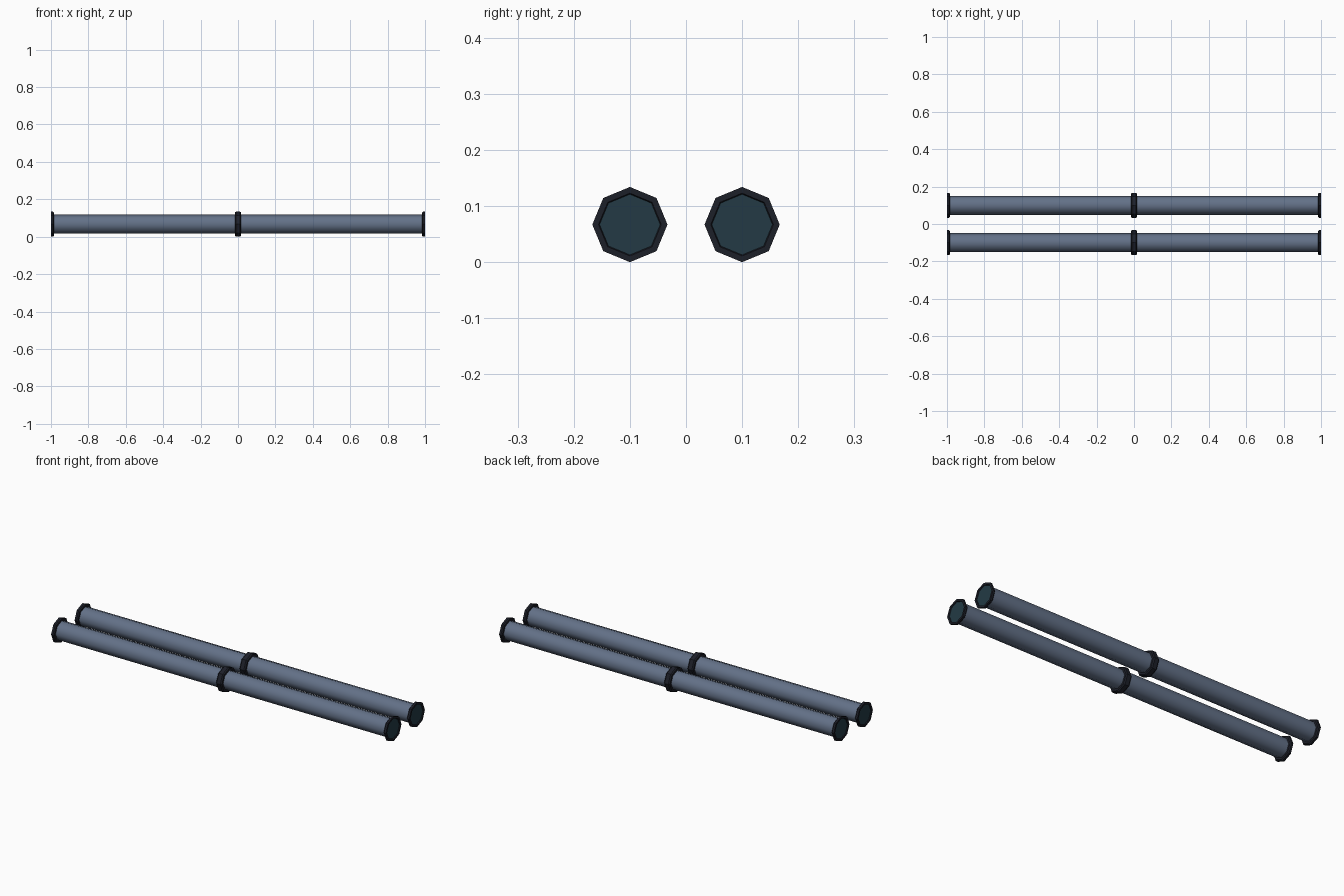
import bpy, bmesh, math

if "Cube" in bpy.data.objects:
    bpy.data.objects.remove(bpy.data.objects["Cube"])

R_FLANGE, R_PIPE, R_BORE = 0.067, 0.051, 0.056
CZ, CY, SIDES = R_FLANGE, 0.10, 8


def material(name, rgb):
    m = bpy.data.materials.new(name)
    m.diffuse_color = (*rgb, 1)
    m.use_nodes = True
    m.node_tree.nodes["Principled BSDF"].inputs["Base Color"].default_value = m.diffuse_color
    return m


PIPE = material("slate_pipe", (0.125, 0.165, 0.245))
DARK = material("dark_flange", (0.012, 0.014, 0.022))
TEAL = material("teal_cap", (0.017, 0.042, 0.058))


def lathe(name, profile, y, mat, ring=False):
    """Sweep (x, radius) points around the pipe axis into a closed solid.
    ring=True joins the profile to itself, otherwise both ends are capped."""
    bm = bmesh.new()
    loops = []
    for x, r in profile:
        loops.append([bm.verts.new((x, y + r * math.cos(2 * math.pi * i / SIDES),
                                    CZ + r * math.sin(2 * math.pi * i / SIDES)))
                      for i in range(SIDES)])
    pairs = list(zip(loops, loops[1:]))
    if ring:
        pairs.append((loops[-1], loops[0]))
    else:
        bm.faces.new(loops[0])
        bm.faces.new(loops[-1])
    for a, b in pairs:
        for i in range(SIDES):
            j = (i + 1) % SIDES
            bm.faces.new((a[i], a[j], b[j], b[i]))
    bmesh.ops.recalc_face_normals(bm, faces=bm.faces[:])
    me = bpy.data.meshes.new(name)
    bm.to_mesh(me)
    bm.free()
    me.materials.append(mat)
    ob = bpy.data.objects.new(name, me)
    bpy.context.collection.objects.link(ob)
    return ob


for side, y in (("front", -CY), ("back", CY)):
    # long tube, smooth along its sides
    pipe = lathe(f"{side}_pipe", [(-0.99, R_PIPE), (0.99, R_PIPE)], y, PIPE)
    for p in pipe.data.polygons:
        p.use_smooth = abs(p.normal.x) < 0.5

    # bevelled coupling where the two lengths meet
    lathe(f"{side}_coupling", [(-0.017, 0.062), (-0.011, R_FLANGE),
                               (0.011, R_FLANGE), (0.017, 0.062)], y, DARK)

    for end, s in (("left", -1), ("right", 1)):
        # end flange with bevelled back and an open bore
        lathe(f"{side}_{end}_flange",
              [(s * 0.984, 0.045), (s * 0.984, 0.062), (s * 0.989, R_FLANGE),
               (s, R_FLANGE), (s, R_BORE), (s * 0.992, 0.052)], y, DARK, ring=True)
        # teal cap set just inside the bore
        lathe(f"{side}_{end}_cap",
              [(s * 0.991, 0.053), (s * 0.996, 0.055)], y, TEAL)
